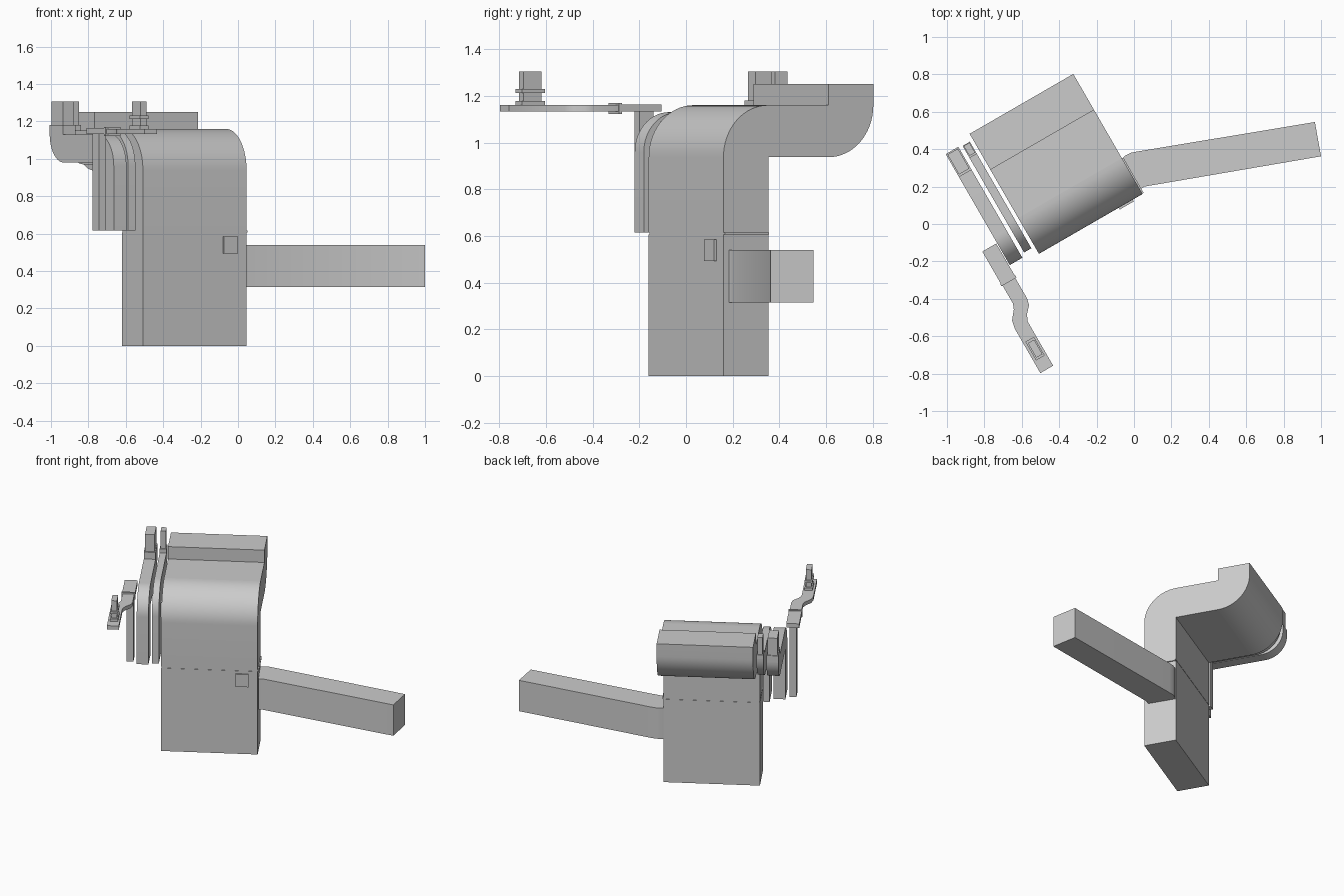
import bpy, bmesh
from math import sin, cos, pi, radians
from mathutils import Matrix

if "Cube" in bpy.data.objects:
    bpy.data.objects.remove(bpy.data.objects["Cube"])

TURN = radians(30)  # the whole model is turned about z


def prism(name, pts, lo, hi, plane="side", turn=TURN):
    """Extrude a 2D outline: 'side' = (depth, z) along width, 'top' = (x, y) along z."""
    bm = bmesh.new()
    place = (lambda p, t: (t, p[0], p[1])) if plane == "side" else (lambda p, t: (p[0], p[1], t))
    a = [bm.verts.new(place(p, lo)) for p in pts]
    b = [bm.verts.new(place(p, hi)) for p in pts]
    bm.faces.new(a)
    bm.faces.new(b)
    n = len(pts)
    for i in range(n):
        bm.faces.new((a[i], a[(i + 1) % n], b[(i + 1) % n], b[i]))
    bmesh.ops.recalc_face_normals(bm, faces=bm.faces)
    bm.transform(Matrix.Rotation(turn, 4, 'Z'))
    me = bpy.data.meshes.new(name)
    bm.to_mesh(me)
    bm.free()
    ob = bpy.data.objects.new(name, me)
    bpy.context.collection.objects.link(ob)
    bpy.context.view_layer.objects.active = ob
    ob.select_set(True)
    bpy.ops.object.shade_smooth_by_angle(angle=radians(30))
    ob.select_set(False)
    return ob


def box(name, u, v, z):
    return prism(name, [(v[0], z[0]), (v[1], z[0]), (v[1], z[1]), (v[0], z[1])], *u)


def arc(cx, cz, r, a0, a1, n=16):
    return [(cx + r * cos(radians(a0 + (a1 - a0) * i / n)),
             cz + r * sin(radians(a0 + (a1 - a0) * i / n))) for i in range(n + 1)]


# Main wide body: post, seam plate and button
W = (-0.52, 0.12)
box("lower_post", W, (0.116, 0.338), (0, 0.605))
box("seam_plate", (-0.518, 0.128), (0.118, 0.336), (0.605, 0.615))
box("button", (-0.027, 0.06), (0.105, 0.12), (0.493, 0.585))

# Main body: bent upper section, level section, upturned end
T = 0.222
prism("bent_knuckle", [(0.338, 0.615), (0.338, 1.16)]
      + arc(0.338, 1.16 - T, T, 90, 180)[1:] + [(0.116, 0.615)], *W)
box("level_section", W, (0.338, 0.635), (0.937, 1.16))
prism("upturned_end", arc(0.635, 0.937 + T, T, 270, 360) + [(0.857, 1.25), (0.635, 1.25)], *W)


# Two narrow bent strips beside the body
def strip(name, u, v0, v1, top, t, r):
    prism(name, [(v0, 0.615), (v0 + t, 0.615), (v0 + t, top - t)]
          + arc(v1 - t, top, t, 270, 360) + arc(v0 + r, top - r, r, 90, 180), *u)


strip("inner_strip", (-0.585, -0.54), 0.162, 0.82, 1.15, 0.18, 0.19)
strip("outer_strip", (-0.685, -0.607), 0.142, 0.827, 1.13, 0.15, 0.17)
box("inner_strip_base", (-0.585, -0.54), (0.745, 0.82), (1.15, 1.18))
box("inner_strip_upright", (-0.58, -0.545), (0.755, 0.817), (1.18, 1.305))
box("outer_strip_base", (-0.685, -0.607), (0.685, 0.827), (1.13, 1.18))
box("outer_strip_upright", (-0.678, -0.614), (0.697, 0.82), (1.18, 1.305))

# Thin rod carrying the forward-reaching flat link
box("thin_rod", (-0.755, -0.71), (0.18, 0.25), (0.615, 1.135))
box("link_root", (-0.776, -0.69), (0.08, 0.278), (1.133, 1.163))
box("link_band", (-0.78, -0.687), (0.066, 0.08), (1.122, 1.17))
prism("crooked_link", [(-0.773, 0.066), (-0.694, 0.066), (-0.694, -0.06), (-0.703, -0.095),
                       (-0.735, -0.13), (-0.753, -0.165), (-0.753, -0.44), (-0.832, -0.44),
                       (-0.832, -0.165), (-0.822, -0.12), (-0.785, -0.075), (-0.773, -0.045)],
      1.133, 1.16, "top")
box("link_foot", (-0.818, -0.765), (-0.37, -0.255), (1.16, 1.178))
box("link_upright", (-0.81, -0.772), (-0.358, -0.268), (1.178, 1.305))
box("link_ring", (-0.818, -0.765), (-0.37, -0.255), (1.213, 1.23))

# Side arm reaching to the right
prism("side_arm", [(-0.065, 0.35), (0.035, 0.185), (0.055, 0.2), (1.0, 0.362),
                   (0.967, 0.545), (0.02, 0.388), (-0.015, 0.381), (-0.045, 0.367)],
      0.315, 0.54, "top", 0)
